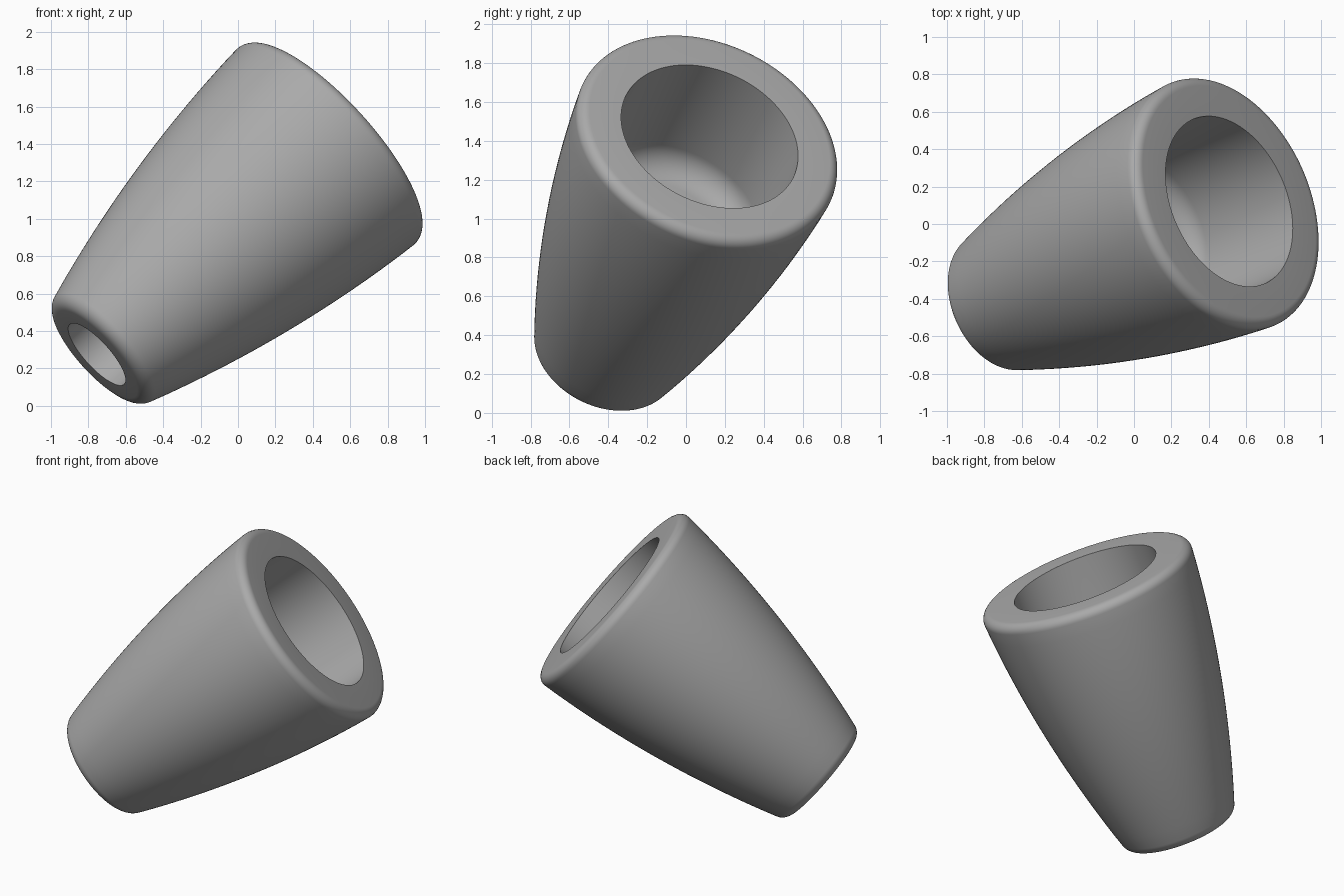
import bpy, bmesh, math
from mathutils import Vector

cube = bpy.data.objects.get("Cube")
if cube:
    bpy.data.objects.remove(cube, do_unlink=True)

AXIS = Vector((0.704, 0.31, 0.639)).normalized()
BASE = Vector((-0.755, -0.435, 0.275))
LENGTH = 1.795
SMALL_HOLE, BORE, FLOOR = 0.216, 0.479, 1.02
SEGMENTS = 128


def wall(t):
    """Outer radius of the bulging wall at a fraction of the length."""
    return 0.365 + 0.345 * t + 0.23 * t * (1 - t)


def rounded(before, corner, after, size, steps=8):
    """Round a profile corner with a circular arc."""
    c = Vector(corner)
    u = (Vector(before) - c).normalized()
    v = (Vector(after) - c).normalized()
    half = u.angle(v) / 2
    radius = size * math.tan(half)
    centre = c + (u + v).normalized() * (radius / math.sin(half))
    a, b = c + u * size - centre, c + v * size - centre
    total = a.angle(b)
    return [centre + (a * math.sin(total * (1 - i / steps)) + b * math.sin(total * i / steps))
            / math.sin(total) for i in range(steps + 1)]


# Profile of radius and height: small rim, wall, big rim, bore, floor, hole
profile = [Vector((SMALL_HOLE, 0))]
profile += rounded((0, 0), (wall(0), 0), (wall(0.1), 0.1 * LENGTH), 0.06)
profile += [Vector((wall(i / 24), LENGTH * i / 24)) for i in range(2, 23)]
profile += rounded((wall(0.92), 0.92 * LENGTH), (wall(1), LENGTH), (0, LENGTH), 0.06)
profile += [Vector((BORE, LENGTH))]
profile += rounded((BORE, LENGTH), (BORE, FLOOR), (0, FLOOR), 0.14, 12)
profile += [Vector((SMALL_HOLE, FLOOR))]

# Revolve the closed profile
bm = bmesh.new()
verts = [bm.verts.new((p.x, 0, p.y)) for p in profile]
edges = [bm.edges.new((verts[i - 1], verts[i])) for i in range(len(verts))]
bmesh.ops.spin(bm, geom=verts + edges, cent=(0, 0, 0), axis=(0, 0, 1),
               angle=math.tau, steps=SEGMENTS)
bmesh.ops.remove_doubles(bm, verts=bm.verts, dist=0.0005)
bmesh.ops.recalc_face_normals(bm, faces=bm.faces)
mesh = bpy.data.meshes.new("tapered_sleeve")
bm.to_mesh(mesh)
bm.free()

# Grey material
grey = bpy.data.materials.new("plain grey")
grey.use_nodes = True
colour = (0.4, 0.4, 0.4, 1)
grey.diffuse_color = colour
grey.node_tree.nodes["Principled BSDF"].inputs["Base Color"].default_value = colour
mesh.materials.append(grey)

# Lean the sleeve along its axis
sleeve = bpy.data.objects.new("tapered_sleeve", mesh)
bpy.context.collection.objects.link(sleeve)
sleeve.location = BASE
sleeve.rotation_euler = AXIS.to_track_quat('Z', 'Y').to_euler()
bpy.context.view_layer.objects.active = sleeve
sleeve.select_set(True)
bpy.ops.object.shade_smooth_by_angle(angle=math.radians(30))
